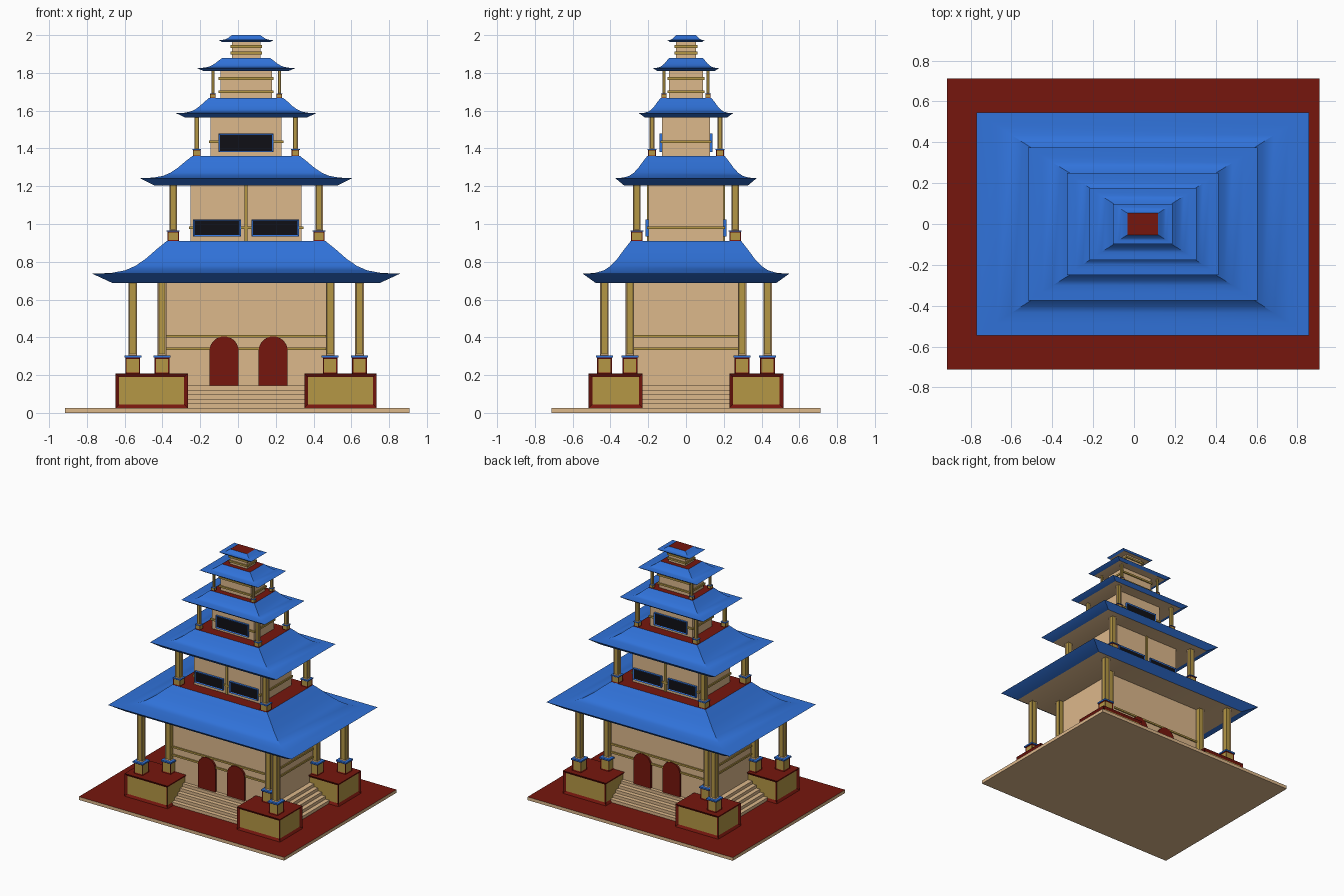
import bpy, bmesh, math
from mathutils import Matrix, Vector

if "Cube" in bpy.data.objects:
    bpy.data.objects.remove(bpy.data.objects["Cube"])

CX = 0.043  # tower axis, slightly off the plate centre


def mat(name, col):
    m = bpy.data.materials.new(name)
    m.diffuse_color = (*col, 1)
    m.use_nodes = True
    m.node_tree.nodes["Principled BSDF"].inputs["Base Color"].default_value = m.diffuse_color
    return m


TAN = mat("tan", (0.72, 0.48, 0.26))
BLUE = mat("blue", (0.03, 0.17, 0.70))
RED = mat("red", (0.18, 0.008, 0.004))
GOLD = mat("gold", (0.46, 0.31, 0.06))
BLACK = mat("black", (0.005, 0.005, 0.008))


def finish(name, bm, mats):
    me = bpy.data.meshes.new(name)
    bm.to_mesh(me)
    bm.free()
    for m in mats:
        me.materials.append(m)
    ob = bpy.data.objects.new(name, me)
    bpy.context.collection.objects.link(ob)
    return ob


def box(name, c, h, z0, z1, m, top=None, panel=None, inset=0.01, depth=0.005, axes="xy"):
    """Box at (x, y) with half sizes h; optional top colour and recessed side panels."""
    bm = bmesh.new()
    bmesh.ops.create_cube(bm, size=1, matrix=Matrix.Translation((c[0], c[1], (z0 + z1) / 2))
                          @ Matrix.Diagonal((2 * h[0], 2 * h[1], z1 - z0, 1)))
    bm.normal_update()
    if top:
        for f in bm.faces:
            f.material_index = int(f.normal.z > 0.5)
    if panel:
        sides = [f for f in bm.faces if ("x" in axes and abs(f.normal.x) > 0.5)
                 or ("y" in axes and abs(f.normal.y) > 0.5)]
        bmesh.ops.inset_individual(bm, faces=sides, thickness=inset, depth=-depth)
        for f in sides:
            f.material_index = 1
    return finish(name, bm, [m, top or panel or m])


def roof(name, top, eave, z_low, z_eave, z_top):
    """Concave hipped roof: rectangular rings along a curved profile."""
    dz = z_top - z_eave
    prof = [(0, z_top)] + [(t, z_eave + s * dz) for t, s in
                           ((0.13, 0.76), (0.28, 0.46), (0.42, 0.24), (0.56, 0.1), (0.75, 0.02), (1, 0))]
    prof.append((0.73, z_low))
    bm = bmesh.new()
    rings = []
    for t, z in prof:
        hx, hy = (top[i] + (eave[i] - top[i]) * t for i in (0, 1))
        rings.append([bm.verts.new((CX + sx * hx, sy * hy, z))
                      for sx, sy in ((-1, -1), (1, -1), (1, 1), (-1, 1))])
    for a, b in zip(rings, rings[1:]):
        for i in range(4):
            j = (i + 1) % 4
            bm.faces.new((a[i], b[i], b[j], a[j]))
    bm.faces.new(rings[0]).material_index = 1
    bm.faces.new(rings[-1]).material_index = 2
    bmesh.ops.recalc_face_normals(bm, faces=bm.faces)
    ob = finish(name, bm, [BLUE, RED, TAN])
    bpy.ops.object.select_all(action='DESELECT')
    ob.select_set(True)
    bpy.context.view_layer.objects.active = ob
    bpy.ops.object.shade_smooth_by_angle(angle=math.radians(30))


def pillars(name, off, base, col, z0, z1, z2):
    """Four pillars on panelled bases with blue caps."""
    for sx in (-1, 1):
        for sy in (-1, 1):
            c = (CX + sx * off[0], sy * off[1])
            cap = (z1 - z0) * 0.12
            box(name + "_base", c, (base, base), z0, z1 - cap, RED, panel=GOLD,
                inset=base * 0.25, depth=base * 0.1)
            box(name + "_cap", c, (base * 1.15, base * 1.15), z1 - cap, z1, BLUE)
            box(name + "_column", c, (col, col), z1, z2, TAN, panel=GOLD,
                inset=col * 0.4, depth=col * 0.2)


def arch_door(name, x, y0, y1, r, z0, z1):
    bm = bmesh.new()
    pts = [(x - r, z0), (x + r, z0)] + [
        (x + r * math.cos(a), z1 - r + r * math.sin(a))
        for a in (math.pi * i / 14 for i in range(15))]
    f = bm.faces.new([bm.verts.new((px, y0, pz)) for px, pz in pts])
    ext = bmesh.ops.extrude_face_region(bm, geom=[f])
    bmesh.ops.translate(bm, vec=Vector((0, y1 - y0, 0)),
                        verts=[v for v in ext["geom"] if isinstance(v, bmesh.types.BMVert)])
    bmesh.ops.recalc_face_normals(bm, faces=bm.faces)
    finish(name, bm, [RED])


# Ground plate
box("ground_plate", (-0.003, 0), (0.912, 0.713), 0, 0.026, TAN, top=RED)

# Stepped platform
for i in range(5):
    k = 4 - i
    box("step", (CX, 0), (0.465 + 0.034 * k, 0.305 + 0.034 * k), 0.026 + 0.024 * i,
        0.026 + 0.024 * (i + 1), TAN)

# Corner pedestals
for sx in (-1, 1):
    for sy in (-1, 1):
        box("pedestal", (CX + sx * 0.5, sy * 0.372), (0.191, 0.143), 0.026, 0.208, RED,
            panel=GOLD, inset=0.036 * 0.75, depth=0.012)

# Storeys: body half sizes, z range, rail heights
storeys = [
    ((0.425, 0.278), 0.14, 0.70, (0.34, 0.405)),
    ((0.294, 0.198), 0.90, 1.215, (0.98,)),
    ((0.188, 0.126), 1.35, 1.575, (1.435,)),
    ((0.136, 0.09), 1.655, 1.82, (1.70, 1.77)),
    ((0.075, 0.053), 1.87, 1.975, (1.905, 1.94)),
]
for h, z0, z1, rails in storeys:
    box("storey_wall", (CX, 0), h, z0, z1, TAN)
    for z in rails:
        box("wall_rail", (CX, 0), (h[0] + 0.009, h[1] + 0.009), z - 0.007, z + 0.007, GOLD)

# Roofs
roof("roof_1", (0.42, 0.292), (0.815, 0.547), 0.688, 0.737, 0.91)
roof("roof_2", (0.285, 0.205), (0.562, 0.375), 1.205, 1.243, 1.36)
roof("roof_3", (0.197, 0.135), (0.372, 0.25), 1.565, 1.587, 1.667)
roof("roof_4", (0.125, 0.088), (0.262, 0.176), 1.81, 1.826, 1.88)
roof("roof_5", (0.075, 0.053), (0.145, 0.098), 1.963, 1.974, 2.0)

# Pillars
pillars("outer_pillar", (0.6, 0.432), 0.039, 0.023, 0.208, 0.305, 0.70)
pillars("inner_pillar", (0.445, 0.297), 0.039, 0.023, 0.208, 0.305, 0.70)
pillars("second_pillar", (0.386, 0.26), 0.03, 0.02, 0.91, 0.966, 1.215)
pillars("third_pillar", (0.261, 0.18), 0.02, 0.0125, 1.36, 1.397, 1.575)
pillars("fourth_pillar", (0.176, 0.116), 0.014, 0.008, 1.667, 1.692, 1.815)

# Doors, windows and centre posts on front and back
for s in (-1, 1):
    for d in (-1, 1):
        arch_door("arched_door", CX + 0.013 + d * 0.13, s * 0.27, s * 0.293, 0.077, 0.146, 0.405)
        box("second_window", (CX + d * 0.154, s * 0.201), (0.126, 0.014), 0.935, 1.025, BLUE,
            panel=BLACK, inset=0.011, depth=0.005, axes="y")
    box("centre_post", (CX, s * 0.2), (0.008, 0.007), 0.91, 1.21, GOLD)
    box("third_window", (CX, s * 0.129), (0.145, 0.012), 1.38, 1.48, BLUE,
        panel=BLACK, inset=0.011, depth=0.005, axes="y")
